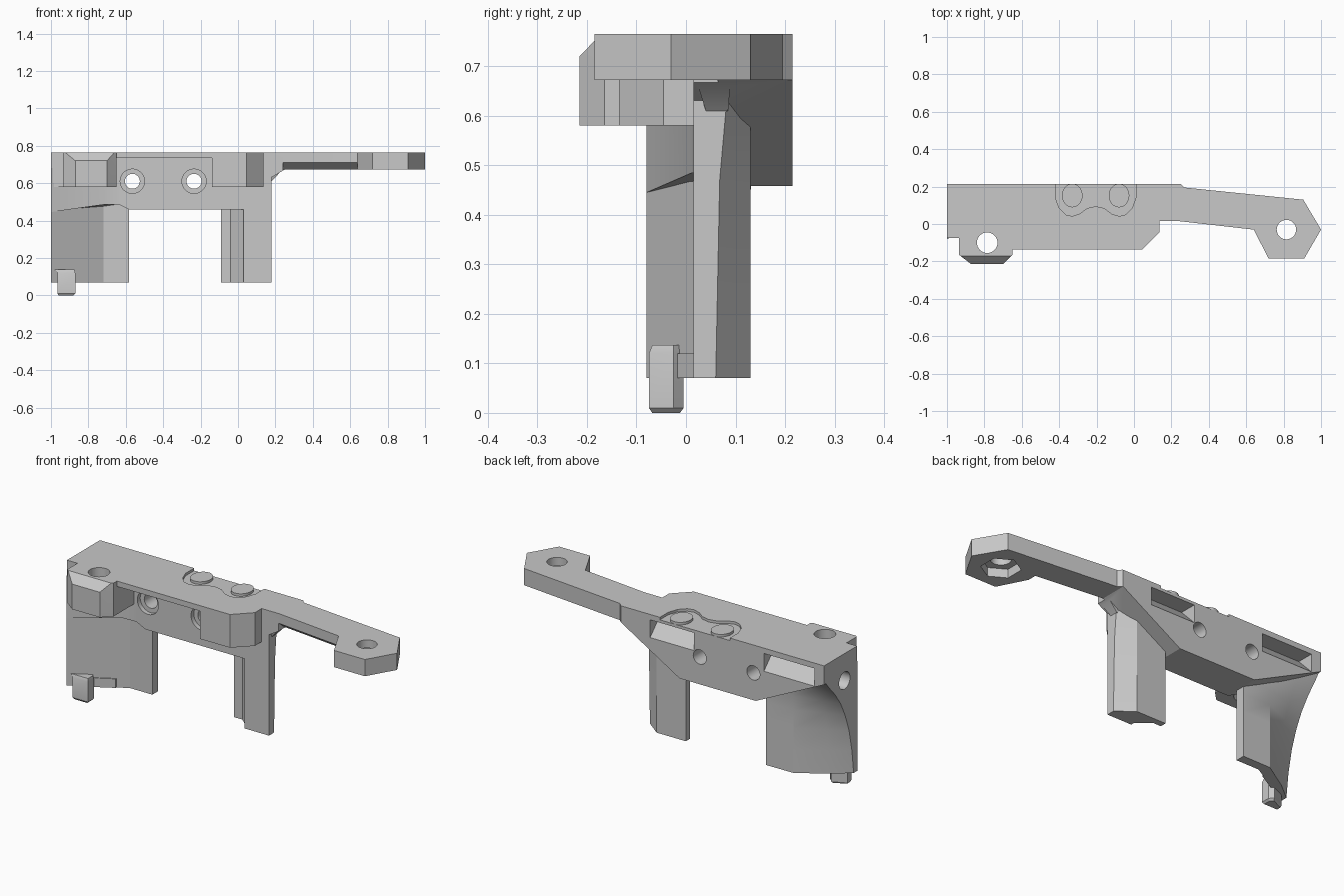
import bpy, bmesh, math
from mathutils import Matrix, Vector

if "Cube" in bpy.data.objects:
    bpy.data.objects.remove(bpy.data.objects["Cube"], do_unlink=True)

grey = bpy.data.materials.new("plain grey")
grey.use_nodes = True
tone = (0.58, 0.58, 0.58, 1)
grey.diffuse_color = tone
grey.node_tree.nodes["Principled BSDF"].inputs["Base Color"].default_value = tone


def finish(name, bm):
    bmesh.ops.recalc_face_normals(bm, faces=bm.faces)
    mesh = bpy.data.meshes.new(name)
    bm.to_mesh(mesh)
    bm.free()
    mesh.materials.append(grey)
    ob = bpy.data.objects.new(name, mesh)
    bpy.context.collection.objects.link(ob)
    return ob


def loft(name, rings):
    """Solid skinned through rings of equal point count."""
    bm = bmesh.new()
    rows = [[bm.verts.new(p) for p in ring] for ring in rings]
    n = len(rows[0])
    for a, b in zip(rows, rows[1:]):
        for i in range(n):
            j = (i + 1) % n
            bm.faces.new((a[i], a[j], b[j], b[i]))
    bm.faces.new(rows[0])
    bm.faces.new(rows[-1])
    return finish(name, bm)


def plan(name, pts, z0, z1):
    return loft(name, [[(x, y, z) for x, y in pts] for z in (z0, z1)])


def side(name, pts, y0, y1):
    return loft(name, [[(x, y, z) for x, z in pts] for y in (y0, y1)])


def box(name, x0, x1, y0, y1, z0, z1):
    return plan(name, [(x0, y0), (x1, y0), (x1, y1), (x0, y1)], z0, z1)


def rod(name, centre, r, length, axis="Z", sides=32, ry=None):
    bm = bmesh.new()
    bmesh.ops.create_cone(bm, cap_ends=True, segments=sides, radius1=r, radius2=r, depth=length)
    bmesh.ops.scale(bm, vec=(1, (ry or r) / r, 1), verts=bm.verts)
    turn = {"X": Matrix.Rotation(math.pi / 2, 3, "Y"),
            "Y": Matrix.Rotation(math.pi / 2, 3, "X"), "Z": Matrix.Identity(3)}[axis]
    bmesh.ops.rotate(bm, matrix=turn, verts=bm.verts)
    bmesh.ops.translate(bm, vec=Vector(centre), verts=bm.verts)
    return finish(name, bm)


def combine(ob, tool, op, keep=False):
    mod = ob.modifiers.new(op.lower(), "BOOLEAN")
    mod.operation, mod.object, mod.solver = op, tool, "EXACT"
    bpy.context.view_layer.objects.active = ob
    bpy.ops.object.modifier_apply(modifier=mod.name)
    if not keep:
        bpy.data.objects.remove(tool, do_unlink=True)


# Deck with the long arm and its angular end
rail = plan("rail_body", [
    (-1, .215), (.25, .215), (.27, .195), (.905, .13), (1, -.03), (.91, -.185),
    (.72, -.185), (.64, -.03), (.2, .02), (.135, .02), (.135, -.045), (.045, -.135),
    (-.65, -.135), (-.65, -.075), (-1, -.075)], .672, .765)

# Main wall, front bosses and shoulder
wall = side("wall", [(-1, .66), (-.58, .458), (-.11, .458), (.25, .673), (.25, .765), (-1, .765)],
            .015, .215)
wall_foot = box("wall_foot", -.2, .04, .015, .11, .458, .66)
clamp_low = [(-.935, -.07), (-.935, -.165), (-.87, -.215), (-.7, -.215), (-.65, -.165), (-.65, -.07)]
clamp_top = [(-.935, -.07), (-.935, -.165), (-.925, -.172), (-.66, -.172), (-.65, -.165), (-.65, -.07)]
clamp = loft("clamp", [[(x, y, z) for x, y in pts] for pts, z in
                       ((clamp_low, .58), (clamp_low, .72), (clamp_top, .765))])
shoulder = box("shoulder", -1, -.65, -.075, .05, .58, .74)
boss = plan("boss", [(-.14, .05), (-.14, -.135), (.045, -.135), (.135, -.045), (.135, .05)], .58, .75)
gusset = loft("gusset", [[(.1, y0, z), (x, y0, z), (x, y1, z), (.1, y1, z)]
                         for z, x, y0, y1 in ((.61, .18, .04, .085), (.69, .255, .015, .092))])

# Front recess under a thin lip
combine(rail, box("recess", -.65, -.14, -.3, .015, .4, .735), "DIFFERENCE")
for part in (wall, wall_foot, clamp, shoulder, boss, gusset):
    combine(rail, part, "UNION")

# Wavy top recess, open at the back
wave = [(-.42, .25), (-.42, .14), (-.4, .085), (-.365, .05), (-.33, .042), (-.29, .055),
        (-.25, .085), (-.205, .095)]
wave += [(-.41 - x, y) for x, y in reversed(wave[:-1])]
combine(rail, plan("top_recess", wave, .751, .8), "DIFFERENCE")

# Arm end hole, hexagonal nut seat and chamfered lower front edge
combine(rail, rod("arm_hole", (.815, -.03, .7), .052, .3), "DIFFERENCE")
combine(rail, rod("nut_seat", (.815, -.03, .67), .1, .1, sides=6), "DIFFERENCE")
combine(rail, loft("arm_chamfer", [
    [(x, y - .03, .66), (x, y - .03, .711), (x, y, .711), (x, y + .05, .672), (x, y + .05, .66)]
    for x, y in ((.24, .015), (.64, -.03))]), "DIFFERENCE")

# Round buttons in the recess
for n, x in enumerate((-.33, -.08)):
    rod(f"button_{n + 1}", (x, .152, .754), .055, .022, ry=.063)

# Outer leg, flaring up and back to the rail end
levels = [(.07, -.045, .035, .128), (.2, -.03, .038, .128), (.32, -.005, .045, .128),
          (.42, .03, .065, .128), (.5, .07, .095, .132), (.57, .12, .13, .14),
          (.63, .175, .17, .155), (.68, .214, .205, .18)]
outer_leg = loft("outer_leg", [[
    (-1, -.08, z), (-.72, .078, z), (-.582, .078, z), (-.582, .13, z),
    (-.75, near, z), (-.9, mid, z), (-1, end, z)] for z, end, mid, near in levels])

# Thicker front face above the slanted ledge
combine(outer_leg, loft("ledge", [
    [(-1, -.08, a), (-.72, .012, b), (-.64, .015, b), (-.64, .1, b), (-.72, .1, b), (-1, .0, a)]
    for a, b in ((.445, .485), (.6, .6))]), "UNION")

# Cuts shared by rail and leg: sloped back pockets, screw hole, end hole, countersunk cross holes
slope = [(.25, .60), (.25, .735), (.12, .735)]
cuts = [loft("pocket", [[(x, y, z) for y, z in slope] for x in ends])
        for ends in ((-.94, -.63), (-.2, .07))]
cuts += [rod("screw_hole", (-.785, -.1, .5), .055, 1),
         rod("end_hole", (-1, .035, .615), .048, .3, "X")]
for x in (-.565, -.235):
    cuts += [rod("cross_hole", (x, .1, .61), .04, .5, "Y"),
             rod("countersink", (x, 0, .61), .065, .08, "Y")]
for tool in cuts:
    combine(rail, tool, "DIFFERENCE", keep=True)
    combine(outer_leg, tool, "DIFFERENCE")

# Inner leg, faceted, leaning slightly at its side edge
inner_leg = loft("inner_leg", [[
    (-.09, .095, z), (-.04, .095, z), (.03, .035, z), (.03, .015, z), (.18, .015, z),
    (.18, edge, z), (.09, .13, z), (-.09, .13, z)]
    for z, edge in ((.07, .06), (.47, .068), (.65, .084))])

# Slim foot peg and its shallow step
plan("foot_step", [(-.97, -.069), (-.78, .038), (-.78, .06), (-.97, -.045)], .07, .12)
peg_low = [(-.96, -.068), (-.88, -.068), (-.88, -.028), (-.895, -.012), (-.96, -.045)]
peg_mid = [(-.965, -.075), (-.87, -.075), (-.87, -.025), (-.89, -.005), (-.965, -.04)]
peg_top = [(-.98, -.068), (-.875, -.068), (-.875, -.025), (-.89, -.007), (-.98, -.045)]
loft("foot_peg", [[(x, y, z) for x, y in pts] for pts, z in
                  ((peg_low, 0), (peg_mid, .01), (peg_mid, .12), (peg_top, .137))])

# Smooth rounded surfaces, sharp edges kept
bpy.ops.object.select_all(action="DESELECT")
for ob in bpy.context.collection.objects:
    if ob.type == "MESH" and grey.name in ob.data.materials:
        ob.select_set(True)
        bpy.context.view_layer.objects.active = ob
bpy.ops.object.shade_smooth_by_angle(angle=math.radians(25))
